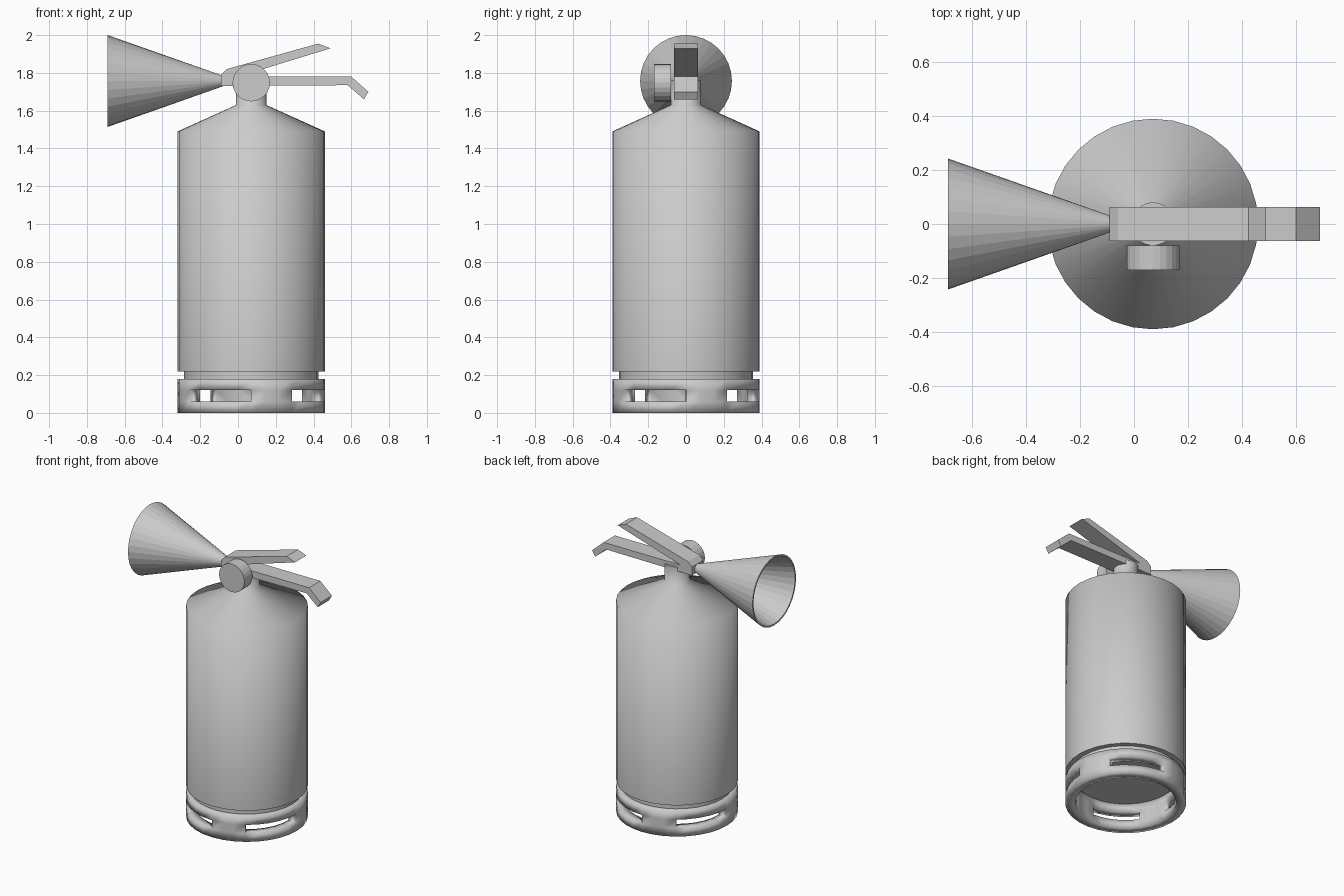
import bpy, bmesh, math
from mathutils import Matrix

if "Cube" in bpy.data.objects:
    bpy.data.objects.remove(bpy.data.objects["Cube"])

CX = 0.07      # axis of the tank
SEG = 32


def finish(name, bm, smooth=None):
    bmesh.ops.recalc_face_normals(bm, faces=bm.faces)
    me = bpy.data.meshes.new(name)
    bm.to_mesh(me)
    bm.free()
    ob = bpy.data.objects.new(name, me)
    bpy.context.collection.objects.link(ob)
    if smooth is not None:
        bpy.ops.object.select_all(action='DESELECT')
        ob.select_set(True)
        bpy.context.view_layer.objects.active = ob
        bpy.ops.object.shade_smooth_by_angle(angle=math.radians(smooth))
    return ob


def lathe(name, profile, matrix, seg=SEG, closed=False, smooth=None):
    """Turn (radius, height) points around z, then place with matrix."""
    bm = bmesh.new()
    rings = [[bm.verts.new((r * math.cos(2 * math.pi * i / seg),
                            r * math.sin(2 * math.pi * i / seg), z))
              for i in range(seg)] for r, z in profile]
    pairs = list(zip(rings, rings[1:]))
    if closed:
        pairs.append((rings[-1], rings[0]))
    else:
        bm.faces.new(rings[0])
        bm.faces.new(rings[-1])
    for a, b in pairs:
        for i in range(seg):
            j = (i + 1) % seg
            bm.faces.new((a[i], a[j], b[j], b[i]))
    bm.transform(matrix)
    return finish(name, bm, smooth)


# Tank with recessed foot joint, sloping shoulder and neck
lathe("tank", [(0.355, 0.18), (0.355, 0.22), (0.39, 0.22), (0.39, 1.49),
               (0.08, 1.63), (0.08, 1.76)],
      Matrix.Translation((CX, 0, 0)), smooth=75)

# Foot ring: a wall with four slots, thickened inwards
bm = bmesh.new()
rows = [[bm.verts.new((CX + 0.39 * math.cos(2 * math.pi * i / SEG),
                       0.39 * math.sin(2 * math.pi * i / SEG), z))
         for i in range(SEG)] for z in (0, 0.06, 0.12, 0.18)]
for k in range(3):
    for i in range(SEG):
        if k == 1 and i % 8 >= 3:
            continue
        j = (i + 1) % SEG
        bm.faces.new((rows[k][i], rows[k][j], rows[k + 1][j], rows[k + 1][i]))
ring = finish("foot_ring", bm, 180)
for f in ring.data.polygons:           # outward normals, so it thickens inwards
    if f.normal.x * (f.center.x - CX) + f.normal.y * f.center.y < 0:
        ring.data.flip_normals()
    break
mod = ring.modifiers.new("thickness", 'SOLIDIFY')
mod.thickness = 0.064
mod.offset = -1

# Handle: carrying grip and squeeze lever from one side profile
side = [(-0.09, 1.73), (-0.09, 1.79), (-0.06, 1.82), (0.425, 1.955),
        (0.49, 1.93), (0.0, 1.78), (0.60, 1.78), (0.69, 1.70),
        (0.667, 1.66), (0.58, 1.735)]
bm = bmesh.new()
face = bm.faces.new([bm.verts.new((x, -0.063, z)) for x, z in side])
new = bmesh.ops.extrude_face_region(bm, geom=[face])["geom"]
bmesh.ops.translate(bm, vec=(0, 0.126, 0),
                    verts=[v for v in new if isinstance(v, bmesh.types.BMVert)])
if not face.is_valid or len(bm.faces) < len(side) + 2:
    bm.faces.new([v for v in bm.verts if v.co.y < 0])
finish("handle", bm)

# Pressure gauge facing the front
lathe("gauge", [(0.099, 0), (0.099, 0.09)],
      Matrix.Translation((CX, -0.08, 1.748)) @ Matrix.Rotation(math.pi / 2, 4, 'X'),
      seg=24)

# Hollow discharge horn pointing left
lathe("horn", [(0.028, 0.08), (0.243, 0.69), (0.232, 0.69), (0.017, 0.08)],
      Matrix.Translation((0, 0, 1.757)) @ Matrix.Rotation(-math.pi / 2, 4, 'Y'),
      closed=True)
